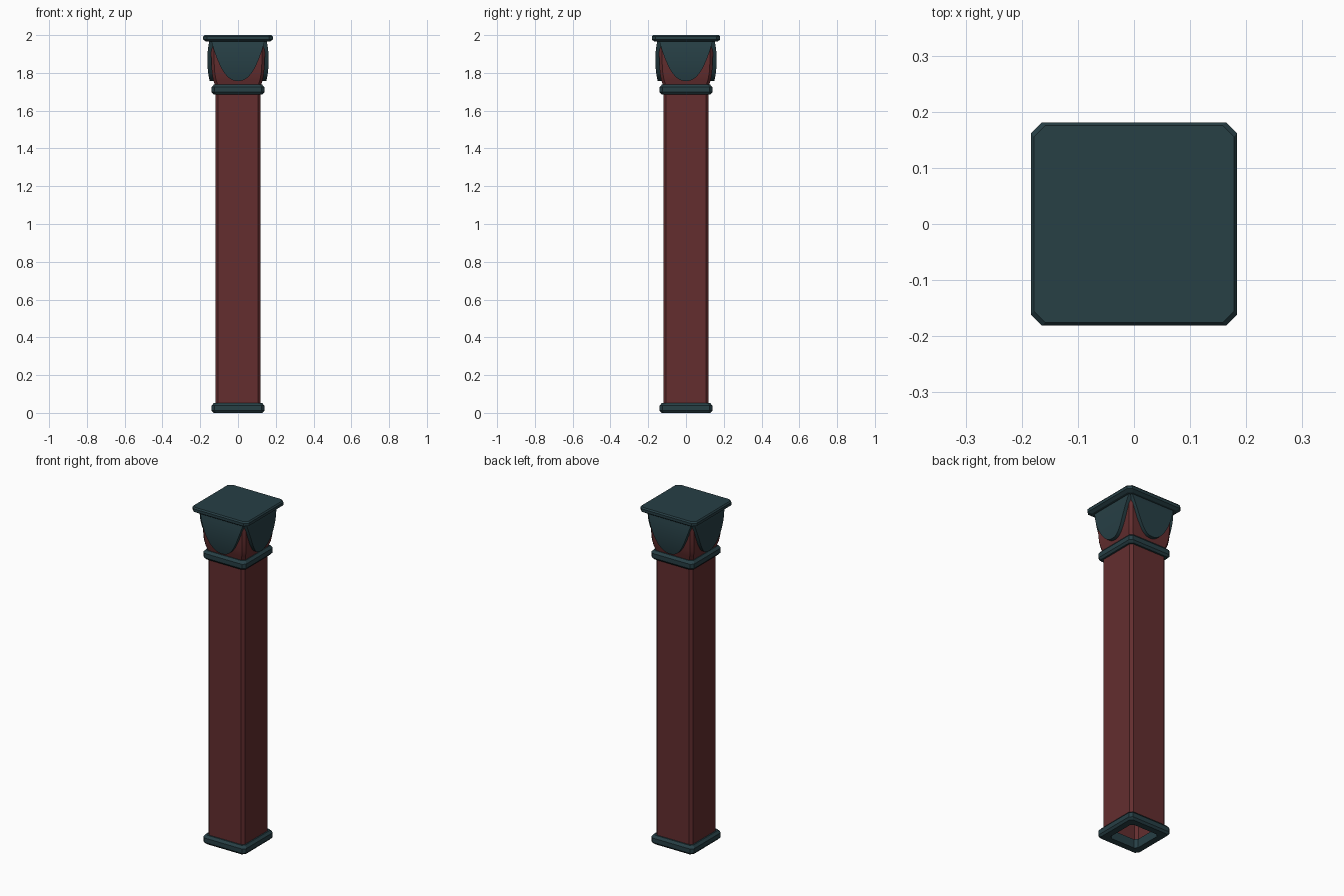
import bpy, bmesh, math
from mathutils import Matrix

if "Cube" in bpy.data.objects:
    bpy.data.objects.remove(bpy.data.objects["Cube"])


def material(name, rgb):
    m = bpy.data.materials.new(name)
    m.diffuse_color = (*rgb, 1)
    m.use_nodes = True
    m.node_tree.nodes["Principled BSDF"].inputs["Base Color"].default_value = m.diffuse_color
    return m


TEAL = material("dark teal", (0.020, 0.050, 0.060))
RED = material("dark red", (0.125, 0.027, 0.028))


def finish(bm, name, mat, smooth=False):
    bmesh.ops.recalc_face_normals(bm, faces=bm.faces)
    me = bpy.data.meshes.new(name)
    bm.to_mesh(me)
    bm.free()
    me.materials.append(mat)
    ob = bpy.data.objects.new(name, me)
    bpy.context.collection.objects.link(ob)
    if smooth:
        bpy.ops.object.select_all(action='DESELECT')
        ob.select_set(True)
        bpy.context.view_layer.objects.active = ob
        bpy.ops.object.shade_smooth_by_angle(angle=math.radians(30))
    return ob


def square_loft(name, profile, cut, mat, loop=False, caps=False, smooth=False):
    """Stack of squares with cut corners; profile is (half width, z)."""
    bm = bmesh.new()
    rings = []
    for h, z in profile:
        c = h - cut
        pts = [(h, -c), (h, c), (c, h), (-c, h), (-h, c), (-h, -c), (-c, -h), (c, -h)]
        rings.append([bm.verts.new((x, y, z)) for x, y in pts])
    pairs = list(zip(rings, rings[1:]))
    if loop:
        pairs.append((rings[-1], rings[0]))
    for a, b in pairs:
        for i in range(8):
            j = (i + 1) % 8
            bm.faces.new((a[i], a[j], b[j], b[i]))
    if caps:
        bm.faces.new(rings[0])
        bm.faces.new(rings[-1])
    return finish(bm, name, mat, smooth)


# Shaft, hollow and open at the bottom
square_loft("shaft", [(0.12, 0.02), (0.12, 1.71)], 0.015, RED)

# Base and neck mouldings
for name, z0 in (("base_ring", 0.0), ("neck_ring", 1.686)):
    prof = [(0.093, 0), (0.13, 0), (0.14, 0.012), (0.14, 0.038), (0.128, 0.052), (0.093, 0.052)]
    square_loft(name, [(h, z + z0) for h, z in prof], 0.016, TEAL, loop=True)

# Flared capital core
square_loft("capital_core", [(0.12, 1.71), (0.123, 1.738), (0.132, 1.765), (0.138, 1.80),
                             (0.141, 1.85), (0.142, 1.90), (0.14, 1.975)], 0.015, RED, smooth=True)

# Top slab
slab = square_loft("top_slab", [(0.168, 1.965), (0.184, 1.976), (0.184, 1.992), (0.178, 2.0)],
                   0.02, TEAL, caps=True)
slab.scale.y = 0.985


# Bulging leaf on each side of the capital
def leaf(name, angle):
    bm = bmesh.new()
    n = 14
    rows = []
    for i in range(n + 1):
        t = 0.001 + 0.999 * (i / n) ** 2
        w = 0.142 * t ** 0.42
        d = 0.15 + 0.002 * t + 0.046 * t * (1 - t)
        z = 1.757 + 0.213 * t
        rows.append([bm.verts.new(p) for p in
                     ((-w, -d, z), (w, -d, z), (w, -0.128, z), (-w, -0.128, z))])
    for a, b in zip(rows, rows[1:]):
        for i in range(4):
            j = (i + 1) % 4
            bm.faces.new((a[i], a[j], b[j], b[i]))
    bm.faces.new(rows[0])
    bm.faces.new(rows[-1])
    bm.transform(Matrix.Rotation(angle, 4, 'Z'))
    finish(bm, name, TEAL, smooth=True)


for k, side in enumerate(("front", "right", "back", "left")):
    leaf(side + "_leaf", k * math.pi / 2)
